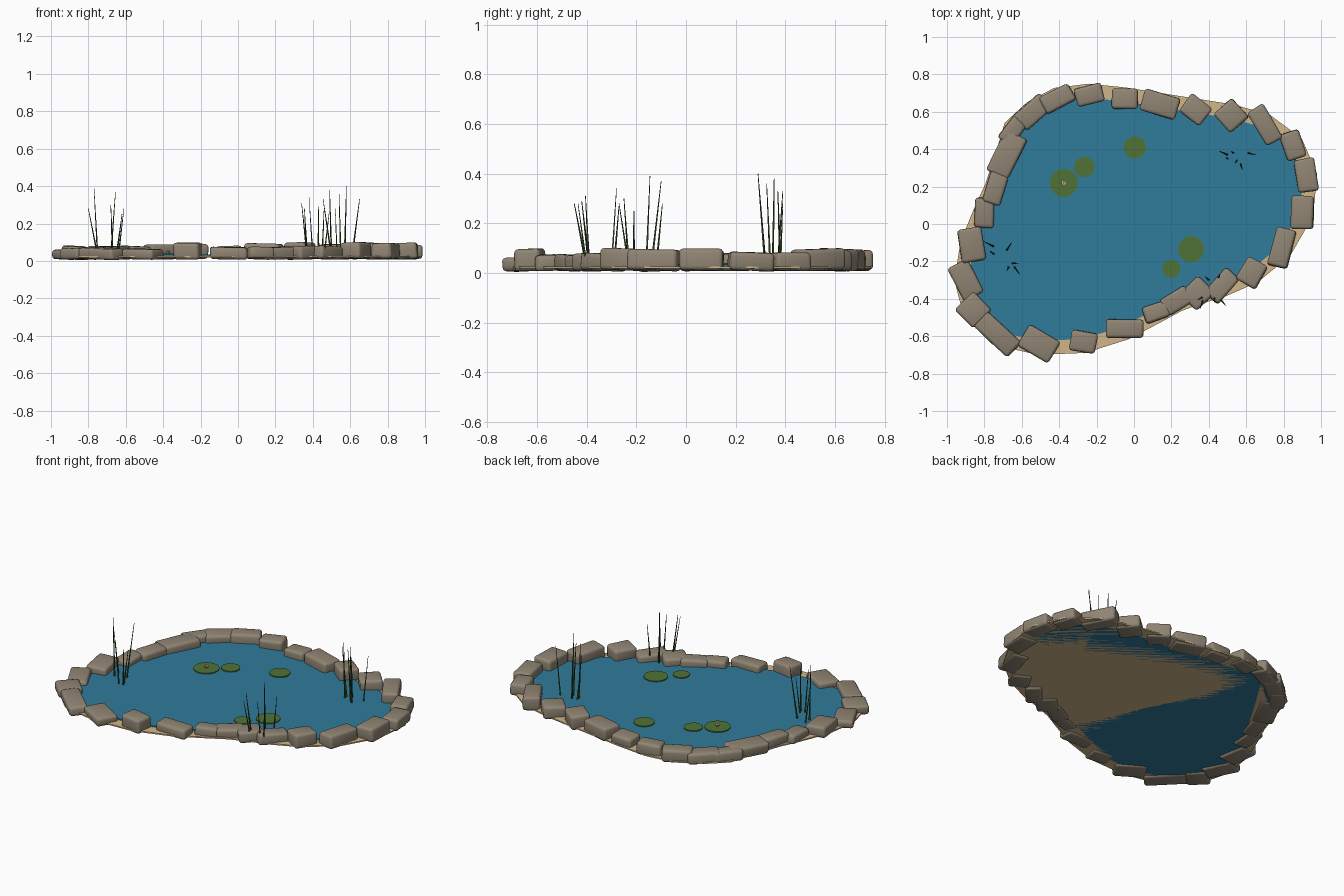
import bpy
import bmesh
import math
import random
from mathutils import Matrix, Vector

random.seed(4)

cube = bpy.data.objects.get("Cube")
if cube:
    bpy.data.objects.remove(cube, do_unlink=True)


def material(name, rgb):
    mat = bpy.data.materials.new(name)
    mat.use_nodes = True
    colour = (*rgb, 1.0)
    mat.diffuse_color = colour
    shader = mat.node_tree.nodes["Principled BSDF"]
    shader.inputs["Base Color"].default_value = colour
    shader.inputs["Roughness"].default_value = 0.8
    return mat


STONE = material("grey brown stone", (0.28, 0.235, 0.175))
SAND = material("pale sand", (0.64, 0.46, 0.25))
WATER = material("pond blue", (0.03, 0.2, 0.325))
PAD = material("lily pad green", (0.08, 0.17, 0.036))
REED = material("dark reed green", (0.035, 0.08, 0.018))
PETAL = material("pale pink petal", (0.8, 0.52, 0.45))
POLLEN = material("yellow pollen", (0.75, 0.5, 0.08))


def finish(bm, name, mat, smooth=False):
    """Turn a bmesh into a named object with one material."""
    bmesh.ops.recalc_face_normals(bm, faces=bm.faces)
    mesh = bpy.data.meshes.new(name)
    bm.to_mesh(mesh)
    bm.free()
    mesh.materials.append(mat)
    obj = bpy.data.objects.new(name, mesh)
    bpy.context.collection.objects.link(obj)
    if smooth:
        bpy.ops.object.select_all(action="DESELECT")
        obj.select_set(True)
        bpy.context.view_layer.objects.active = obj
        bpy.ops.object.shade_smooth_by_angle(angle=math.radians(40))
    return obj


def slab(name, outline, bottom, top, mat):
    """Flat sheet with a closed outline and a little thickness."""
    bm = bmesh.new()
    face = bm.faces.new([bm.verts.new((p.x, p.y, bottom)) for p in outline])
    raised = bmesh.ops.extrude_face_region(bm, geom=[face])["geom"]
    verts = [v for v in raised if isinstance(v, bmesh.types.BMVert)]
    bmesh.ops.translate(bm, verts=verts, vec=(0, 0, top - bottom))
    return finish(bm, name, mat)


def cone(name, base, tip, r_base, r_tip, sides, mat):
    """Tapered rod between two points."""
    base, tip = Vector(base), Vector(tip)
    axis = tip - base
    bm = bmesh.new()
    turn = axis.to_track_quat("Z", "Y").to_matrix().to_4x4()
    bmesh.ops.create_cone(bm, cap_ends=True, segments=sides, radius1=r_base,
                          radius2=r_tip, depth=axis.length,
                          matrix=Matrix.Translation((base + tip) / 2) @ turn)
    return finish(bm, name, mat)


# Border stones: x, y, length, width in hundredths, then turn in degrees
STONES = [
    (-24, 69, 15, 10, 15), (-41, 67, 18, 10, 28), (-54, 60, 19, 11, 42),
    (-64, 51, 18, 9, 53), (-68, 37, 24, 13, 63), (-74, 19, 17, 10, 73),
    (-80, 6, 16, 10, 88), (-87, -11, 18, 13, 99), (-90, -30, 20, 12, 118),
    (-86, -46, 14, 14, 135), (-73, -59, 25, 11, 137), (-51, -64, 19, 13, 149),
    (-27, -63, 14, 11, 170), (-5, -56, 20, 10, 0), (12, -47, 14, 9, 19),
    (23, -41, 16, 10, 32), (34, -37, 14, 13, 45), (47, -33, 18, 10, 48),
    (63, -26, 14, 12, 60), (79, -13, 21, 11, 75), (90, 6, 18, 12, 89),
    (92, 26, 18, 11, 99), (85, 42, 15, 11, 109), (70, 53, 21, 10, 121),
    (52, 58, 14, 13, 132), (33, 61, 14, 12, 143), (14, 64, 20, 12, 163),
    (-5, 67, 14, 11, 179),
]
# Height of each stone's top, in hundredths
TOPS = [9, 9, 8, 8, 8, 8, 7, 8, 6, 7, 7, 6.5, 10, 7.5,
        7.5, 7.5, 8, 8, 10, 9.5, 10, 8.5, 8.5, 10, 9, 10, 9.5, 8]
centres = [Vector((x, y, 0)) / 100 for x, y, *_ in STONES]


def bank(offset):
    """Ring through the stone centres, pushed outward by an offset."""
    ring = []
    for i, c in enumerate(centres):
        t = (centres[(i + 1) % len(centres)] - centres[i - 1]).normalized()
        ring.append(c + offset * Vector((t.y, -t.x, 0)))
    return ring


# Sandy bed and water sheet share one underside
slab("sand_bed", bank(0.06), 0.018, 0.026, SAND)
slab("water", bank(-0.015), 0.018, 0.034, WATER)

# Rounded, slightly uneven border stones
for i, (_, _, length, width, turn) in enumerate(STONES):
    top, bottom = TOPS[i] / 100, 0.008
    bm = bmesh.new()
    bmesh.ops.create_cube(bm, size=1)
    for v in bm.verts:
        v.co.x *= length / 100 * random.uniform(0.95, 1.04)
        v.co.y *= width / 100 * random.uniform(0.95, 1.04)
        v.co.z *= (top - bottom) * random.uniform(0.92, 1.0)
    bmesh.ops.bevel(bm, geom=bm.edges[:], offset=0.017, segments=3,
                    profile=0.5, affect="EDGES")
    obj = finish(bm, f"border_stone_{i + 1}", STONE, smooth=True)
    obj.location = (*centres[i].xy, (top + bottom) / 2)
    obj.rotation_euler = (random.uniform(-0.05, 0.05),
                          random.uniform(-0.04, 0.04), math.radians(turn))

# Lily pads floating on the water
PADS = [(-0.375, 0.22, 0.075), (-0.265, 0.305, 0.055), (0.005, 0.41, 0.06),
        (0.305, -0.135, 0.07), (0.2, -0.24, 0.048)]
for i, (x, y, r) in enumerate(PADS):
    cone(f"lily_pad_{i + 1}", (x, y, 0.033), (x, y, 0.04), r, r, 20, PAD)

# Small cupped flower on the largest pad
fx, fy, _ = PADS[0]
cone("flower_petals", (fx, fy, 0.04), (fx, fy, 0.054), 0.007, 0.014, 8, PETAL)
cone("flower_centre", (fx, fy, 0.054), (fx, fy, 0.058), 0.005, 0.003, 8, POLLEN)

# Reed clumps: base x, base y, tip x, tip y, tip height
REEDS = {
    "left_bank_reed": [
        (-0.75, -0.12, -0.8, -0.095, 0.28), (-0.75, -0.16, -0.77, -0.145, 0.39),
        (-0.68, -0.14, -0.655, -0.1, 0.37), (-0.67, -0.23, -0.68, -0.25, 0.3),
        (-0.65, -0.21, -0.62, -0.21, 0.25), (-0.64, -0.23, -0.61, -0.27, 0.28)],
    "front_bank_reed": [
        (0.37, -0.39, 0.34, -0.405, 0.31), (0.37, -0.4, 0.355, -0.45, 0.28),
        (0.4, -0.3, 0.38, -0.28, 0.34), (0.43, -0.39, 0.43, -0.42, 0.29),
        (0.46, -0.4, 0.49, -0.435, 0.28), (0.45, -0.29, 0.46, -0.27, 0.27)],
    "back_bank_reed": [
        (0.5, 0.37, 0.455, 0.39, 0.33), (0.5, 0.35, 0.49, 0.355, 0.38),
        (0.53, 0.38, 0.52, 0.39, 0.28), (0.57, 0.32, 0.58, 0.29, 0.4),
        (0.55, 0.34, 0.54, 0.325, 0.36), (0.61, 0.38, 0.65, 0.37, 0.33)],
}
for name, blades in REEDS.items():
    for i, (bx, by, tx, ty, h) in enumerate(blades):
        cone(f"{name}_{i + 1}", (bx, by, 0.024), (tx, ty, h),
             0.0055, 0.0015, 4, REED)
